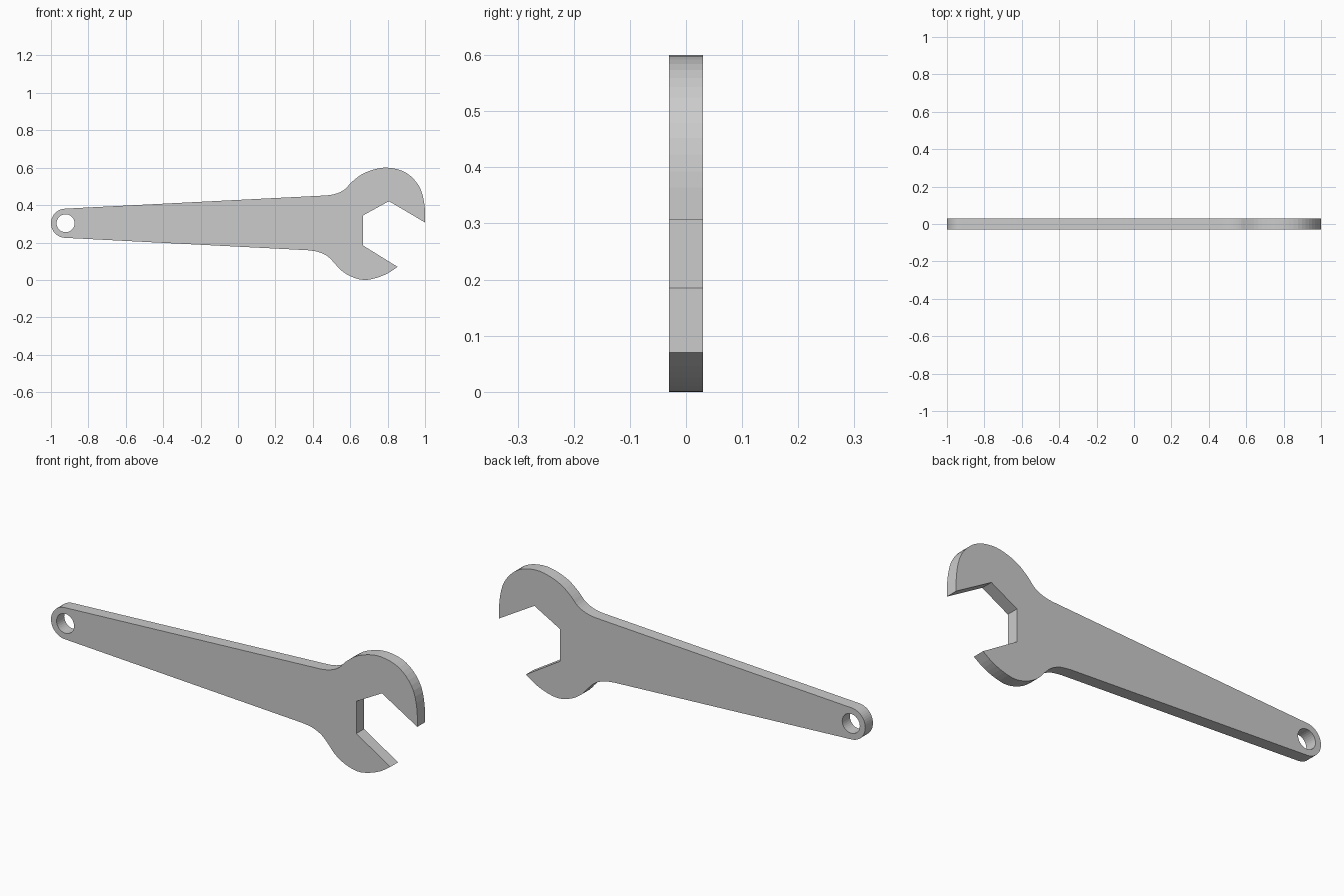
import bpy, bmesh
from math import radians, cos, sin

if "Cube" in bpy.data.objects:
    bpy.data.objects.remove(bpy.data.objects["Cube"])


def arc(cx, cz, r, a0, a1, n):
    """Points along a circular arc, angles in degrees."""
    return [(cx + r * cos(radians(a0 + (a1 - a0) * i / n)),
             cz + r * sin(radians(a0 + (a1 - a0) * i / n))) for i in range(n + 1)]


def smooth_run(pts, n=3):
    """Smooth curve through the given points."""
    ext = lambda a, b: (2 * a[0] - b[0], 2 * a[1] - b[1])
    p = [ext(pts[0], pts[1])] + pts + [ext(pts[-1], pts[-2])]
    out = []
    for i in range(1, len(p) - 2):
        for k in range(n):
            t = k / n
            out.append(tuple(0.5 * (2 * b + (c - a) * t + (2 * a - 5 * b + 4 * c - d) * t * t
                                    + (3 * b - a - 3 * c + d) * t ** 3)
                             for a, b, c, d in zip(*p[i - 1:i + 3])))
    return out + [pts[-1]]


# Handle end and hanging hole
END = (-0.922, 0.303)
handle_end = arc(*END, 0.078, 267, 93, 20)
hole = arc(*END, 0.048, 0, 360, 32)[:-1]

# Upper fillet and upper jaw
upper = smooth_run([(0.44, 0.450), (0.485, 0.453), (0.53, 0.463), (0.572, 0.485),
                    (0.607, 0.522), (0.663, 0.565), (0.733, 0.592), (0.80, 0.60),
                    (0.877, 0.584), (0.936, 0.543), (0.979, 0.479), (0.998, 0.393),
                    (1.0, 0.307)])

# Hexagonal mouth, tilted opening
mouth = [(0.807, 0.421), (0.667, 0.344), (0.667, 0.185)]

# Lower jaw and lower fillet
lower = smooth_run([(0.853, 0.070), (0.80, 0.035), (0.737, 0.010), (0.670, 0.0),
                    (0.60, 0.020), (0.548, 0.054), (0.513, 0.093), (0.475, 0.129),
                    (0.425, 0.151), (0.37, 0.159)])

# Extruded flat outline
curve = bpy.data.curves.new("wrench", 'CURVE')
curve.dimensions = '2D'
curve.fill_mode = 'BOTH'
curve.extrude = 0.03
for loop in (handle_end + upper + mouth + lower, hole):
    spline = curve.splines.new('POLY')
    spline.points.add(len(loop) - 1)
    for pt, (x, z) in zip(spline.points, loop):
        pt.co = (x, z, 0, 1)
    spline.use_cyclic_u = True

wrench = bpy.data.objects.new("wrench", curve)
bpy.context.collection.objects.link(wrench)
wrench.rotation_euler.x = radians(90)
bpy.context.view_layer.objects.active = wrench
wrench.select_set(True)
bpy.ops.object.convert(target='MESH')
bpy.ops.object.transform_apply(location=False, rotation=True, scale=False)

# Weld caps to the walls, flat faces
wrench = bpy.context.object
bm = bmesh.new()
bm.from_mesh(wrench.data)
bmesh.ops.remove_doubles(bm, verts=bm.verts, dist=0.0001)
bmesh.ops.dissolve_limit(bm, angle_limit=radians(0.5), verts=bm.verts, edges=bm.edges)
bmesh.ops.recalc_face_normals(bm, faces=bm.faces)
for f in bm.faces:
    f.smooth = False
bm.to_mesh(wrench.data)
bm.free()
